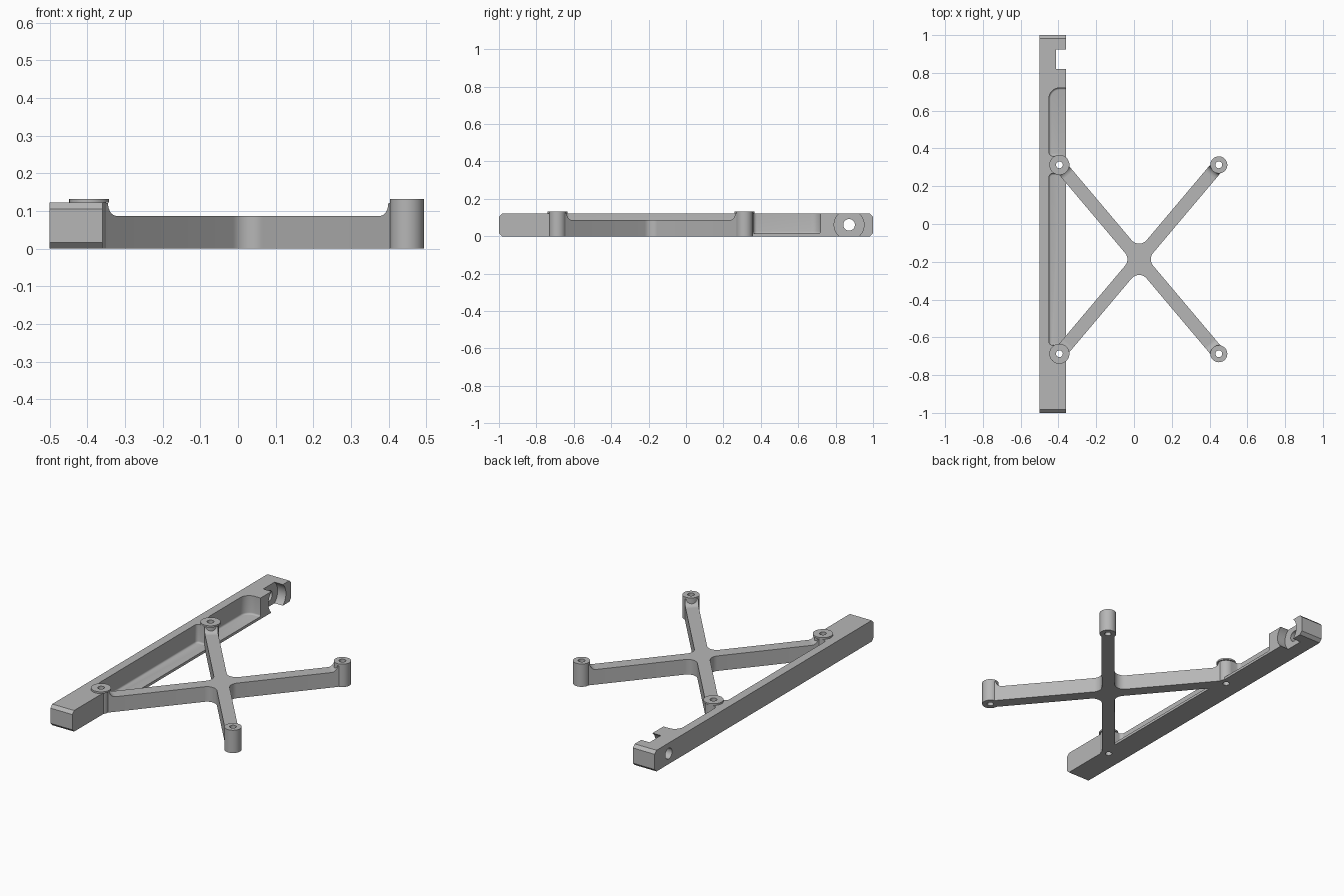
import bpy, bmesh, math
from mathutils import Vector, Matrix

if "Cube" in bpy.data.objects:
    bpy.data.objects.remove(bpy.data.objects["Cube"])

# Main dimensions
RAIL_X0, RAIL_X1, RAIL_H = -0.5, -0.36, 0.122
FLOOR, POCKET_X = 0.015, -0.45
ARM_H, ARM_W = 0.087, 0.035
TOP = 0.132
CENTRE = Vector((0.027, -0.187))
REACH = Vector((0.422, 0.5))

grey = bpy.data.materials.new("plain_grey")
grey.use_nodes = True
grey.diffuse_color = (0.47, 0.47, 0.47, 1)
grey.node_tree.nodes["Principled BSDF"].inputs["Base Color"].default_value = grey.diffuse_color


def finish(name, bm):
    bmesh.ops.recalc_face_normals(bm, faces=bm.faces)
    mesh = bpy.data.meshes.new(name)
    bm.to_mesh(mesh)
    bm.free()
    mesh.materials.append(grey)
    ob = bpy.data.objects.new(name, mesh)
    bpy.context.collection.objects.link(ob)
    return ob


def prism(name, pts, lo, hi, frame=Matrix(), bottom_bevel=0):
    """Extrude a 2D outline from lo to hi along the frame's z axis."""
    bm = bmesh.new()
    base = bm.faces.new([bm.verts.new((p[0], p[1], lo)) for p in pts])
    rim = list(base.edges)
    ext = bmesh.ops.extrude_face_region(bm, geom=[base], use_keep_orig=True)
    top = [v for v in ext["geom"] if isinstance(v, bmesh.types.BMVert)]
    bmesh.ops.translate(bm, verts=top, vec=(0, 0, hi - lo))
    bmesh.ops.recalc_face_normals(bm, faces=bm.faces)
    if bottom_bevel:
        bmesh.ops.bevel(bm, geom=rim, offset=bottom_bevel, segments=4,
                        profile=0.5, affect='EDGES')
    bm.transform(frame)
    return finish(name, bm)


def arc(cx, cy, r, a0, a1, n=8):
    return [(cx + r * math.cos(a0 + (a1 - a0) * i / n),
             cy + r * math.sin(a0 + (a1 - a0) * i / n)) for i in range(n + 1)]


def disc(x, y, r, n=48):
    return arc(x, y, r, 0, math.tau, n)[:-1]


def box(x0, x1, y0, y1):
    return [(x0, y0), (x1, y0), (x1, y1), (x0, y1)]


def modify(ob, other, operation='DIFFERENCE'):
    mod = ob.modifiers.new("cut", 'BOOLEAN')
    mod.operation, mod.solver, mod.object = operation, 'EXACT', other
    bpy.context.view_layer.update()
    mesh = bpy.data.meshes.new_from_object(
        ob.evaluated_get(bpy.context.evaluated_depsgraph_get()))
    ob.modifiers.clear()
    ob.data = mesh


def discard(obs):
    for ob in obs:
        bpy.data.objects.remove(ob)


# Frame whose outline lies in y,z and whose extrusion runs along x
ALONG_X = Matrix(((0, 0, 1, 0), (1, 0, 0, 0), (0, 1, 0, 0), (0, 0, 0, 1)))

# Rail with chamfered ends
c, h = 0.017, RAIL_H
rail = prism("rail", [(-1, c), (-1 + c, 0), (1 - c, 0), (1, c), (1, h - c),
                      (1 - c, h), (-1 + c, h), (-1, h - c)], RAIL_X0, RAIL_X1, ALONG_X)


def pocket(y0, y1, r0, r1):
    pts = [(-0.2, y0), (-0.2, y1)]
    pts += arc(POCKET_X + r1, y1 - r1, r1, math.pi / 2, math.pi)
    pts += arc(POCKET_X + r0, y0 + r0, r0, math.pi, math.pi * 1.5)
    return prism("pocket_cutter", pts, FLOOR, 0.3, bottom_bevel=0.01)


upper_y, lower_y = CENTRE.y + REACH.y, CENTRE.y - REACH.y
boss_x = CENTRE.x - REACH.x
cutters = [
    pocket(upper_y + 0.047, 0.72, 0.02, 0.055),
    pocket(lower_y + 0.045, upper_y - 0.045, 0.02, 0.02),
    prism("relief_cutter", box(boss_x, -0.2, upper_y - 0.06, upper_y + 0.07), FLOOR, 0.3),
    prism("relief_cutter", box(boss_x, -0.2, lower_y, lower_y + 0.06), FLOOR, 0.3),
]
# Cross holes and round-sided notches near both rail ends
for y in (-0.872, 0.872):
    cutters.append(prism("notch_cutter", disc(y, h / 2, 0.08), -0.413, -0.2, ALONG_X))
    cutters.append(prism("cross_hole_cutter", disc(y, h / 2, 0.031), -0.6, -0.3, ALONG_X))
for cutter in cutters:
    modify(rail, cutter)
discard(cutters)

# X-shaped brace with filleted crotches
a = math.atan2(REACH.y, REACH.x)
angles = [a, math.pi - a, math.pi + a, math.tau - a]
length, fillet = REACH.length, 0.052
outline = []
for k, ang in enumerate(angles):
    along = Vector((math.cos(ang), math.sin(ang)))
    side = Vector((-along.y, along.x)) * ARM_W
    end = CENTRE + along * length
    outline += [tuple(end - side), tuple(end + side)]
    nxt = angles[k + 1] if k < 3 else angles[0] + math.tau
    dist = (ARM_W + fillet) / math.sin((nxt - ang) / 2)
    mid = (ang + nxt) / 2
    outline += arc(CENTRE.x + dist * math.cos(mid), CENTRE.y + dist * math.sin(mid),
                   fillet, ang - math.pi / 2, nxt - math.pi * 1.5)
brace = prism("cross_brace", outline, 0, ARM_H)

# Bosses, caps, screw holes and the fillets that rise from the arms
parts = [rail, brace]
for ang, label in zip(angles, ("back_left", "back_right", "front_right", "front_left")):
    along = Vector((math.cos(ang), math.sin(ang)))
    x, y = CENTRE + along * length
    on_rail = x < 0
    body_top = RAIL_H if on_rail else TOP
    boss = prism(label + "_boss", disc(x, y, 0.045), 0, body_top)
    bosses = [boss]
    if on_rail:
        bosses.append(prism(label + "_cap", disc(x, y, 0.053), RAIL_H, TOP))
    hole = prism("screw_hole_cutter", disc(x, y, 0.018, 32), -0.1, 0.3)
    for ob in bosses + [rail, brace]:
        modify(ob, hole)
    discard([hole])
    r = 0.034
    rise = [(0.025, ARM_H), (0.025, ARM_H + r)]
    rise += arc(0.036 + r, ARM_H + r, r, math.pi, math.pi * 1.5)
    inward, across = -along, Vector((-along.y, along.x))
    frame = Matrix(((inward.x, 0, across.x, x), (inward.y, 0, across.y, y),
                    (0, 1, 0, 0), (0, 0, 0, 1)))
    parts += bosses + [prism(label + "_arm_fillet", rise, -ARM_W, ARM_W, frame)]

# Smooth the round walls, keep the machined edges sharp
bpy.ops.object.select_all(action='DESELECT')
for ob in parts:
    ob.select_set(True)
bpy.context.view_layer.objects.active = rail
bpy.ops.object.shade_smooth_by_angle(angle=math.radians(30))
